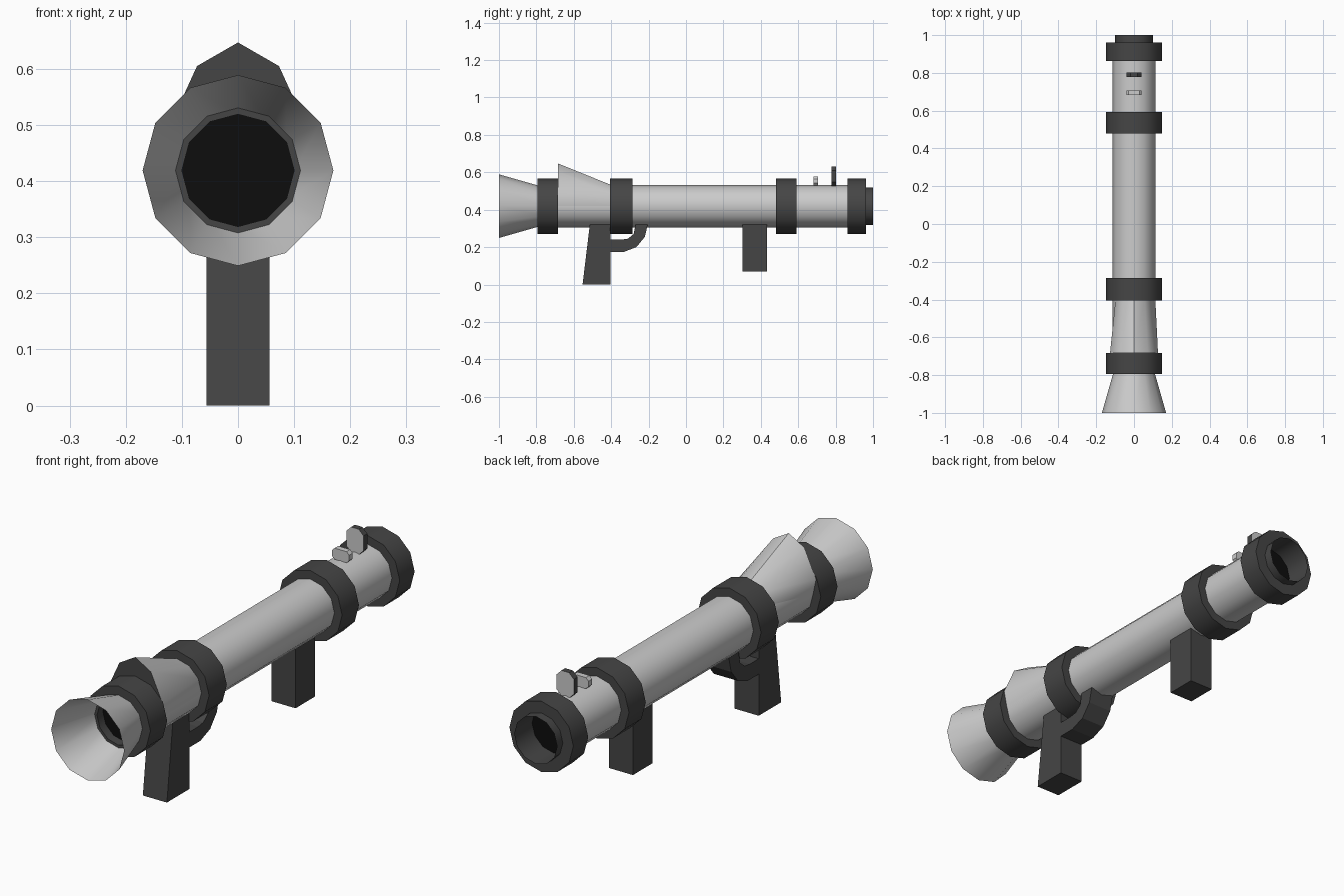
import bpy, bmesh
from math import sin, cos, pi

if "Cube" in bpy.data.objects:
    bpy.data.objects.remove(bpy.data.objects["Cube"])

AXIS_Z, SIDES, R = 0.419, 12, 0.113


def material(name, v):
    m = bpy.data.materials.new(name)
    m.diffuse_color = (v, v, v, 1)
    m.use_nodes = True
    m.node_tree.nodes["Principled BSDF"].inputs["Base Color"].default_value = m.diffuse_color
    return m


DARK = material("dark", 0.06)
BLACK = material("black", 0.004)


def finish(name, bm, mats=(), smooth=None, normals=True):
    if normals:
        bmesh.ops.recalc_face_normals(bm, faces=bm.faces)
    me = bpy.data.meshes.new(name)
    bm.to_mesh(me)
    bm.free()
    for m in mats:
        me.materials.append(m)
    ob = bpy.data.objects.new(name, me)
    bpy.context.collection.objects.link(ob)
    if smooth:
        bpy.ops.object.select_all(action='DESELECT')
        ob.select_set(True)
        bpy.context.view_layer.objects.active = ob
        bpy.ops.object.shade_smooth_by_angle(angle=smooth)
    return ob


def circle(r):
    return [(r * sin(2 * pi * i / SIDES), AXIS_Z + r * cos(2 * pi * i / SIDES))
            for i in range(SIDES)]


def loft(name, sections, mats=(), caps=(), cap_mat=0, smooth=0.65):
    """Join (y, outline) sections; caps lists the section indices to close."""
    bm = bmesh.new()
    rings = [[bm.verts.new((x, y, z)) for x, z in pts] for y, pts in sections]
    for a, b in zip(rings, rings[1:]):
        for i in range(len(a)):
            j = (i + 1) % len(a)
            bm.faces.new((a[i], a[j], b[j], b[i]))
    for c in caps:
        bm.faces.new(rings[c]).material_index = cap_mat
    return finish(name, bm, mats, smooth)


def extrude_x(name, profile, half):
    """Side profile in (y, z), extruded symmetrically across x."""
    bm = bmesh.new()
    f = bm.faces.new([bm.verts.new((-half, y, z)) for y, z in profile])
    ext = bmesh.ops.extrude_face_region(bm, geom=[f])["geom"]
    bmesh.ops.translate(bm, vec=(2 * half, 0, 0),
                        verts=[v for v in ext if isinstance(v, bmesh.types.BMVert)])
    return finish(name, bm, [DARK])


# Main launch tube
loft("main_tube", [(-0.70, circle(R)), (0.87, circle(R))], caps=(0, 1))

# Collars around the tube
for name, y0, y1 in (("rear_collar", -0.795, -0.684), ("grip_collar", -0.405, -0.287),
                     ("front_collar", 0.48, 0.592), ("muzzle_collar", 0.863, 0.962)):
    outer, inner = circle(0.149), circle(0.1)
    loft(name, [(y0, inner), (y0, outer), (y1, outer), (y1, inner), (y0, inner)], [DARK])

# Muzzle sleeve and rear flare, thin-walled
loft("muzzle_sleeve", [(0.88, circle(0.1)), (1.0, circle(0.1))], [DARK])
loft("exhaust_flare", [(-1.0, circle(0.17)), (-0.755, circle(0.1))])

# Black bore discs
for name, y in (("muzzle_bore", 0.881), ("exhaust_bore", -0.756)):
    bm = bmesh.new()
    bm.faces.new([bm.verts.new((x, y, z)) for x, z in circle(0.1)])
    finish(name, bm, [BLACK], normals=False)

# Raised housing: the upper half of the tube outline swells toward the rear
swell = circle(R)
for i, (x, z) in ((0, (0, 0.647)), (1, (0.073, 0.605)), (2, (0.127, 0.487))):
    swell[i] = (x, z)
    swell[-i % SIDES] = (-x, z)
housing = loft("raised_housing", [(-0.684, swell), (-0.40, circle(R))],
               [material("grey", 0.8), DARK], caps=(0,), cap_mat=1)

# Grips and trigger guard
extrude_x("rear_grip", [(-0.553, 0), (-0.404, 0), (-0.404, 0.33), (-0.513, 0.33)], 0.056)
extrude_x("front_grip", [(0.303, 0.07), (0.433, 0.07), (0.433, 0.33), (0.303, 0.33)], 0.056)
extrude_x("trigger_guard", [(-0.41, 0.175), (-0.33, 0.175), (-0.265, 0.2), (-0.22, 0.255),
                            (-0.205, 0.32), (-0.27, 0.32), (-0.28, 0.27), (-0.31, 0.245),
                            (-0.345, 0.24), (-0.41, 0.24)], 0.056)

# Sights: chamfered plates with grey faces and dark rims
for name, y0, y1, z0, z1, c in (("front_sight", 0.778, 0.803, 0.525, 0.632, 0.022),
                                ("rear_sight", 0.682, 0.706, 0.53, 0.577, 0.012)):
    w = 0.04
    half = [(w - c, z0), (w, z0 + c), (w, z1 - c), (w - c, z1)]
    outline = half + [(-x, z) for x, z in reversed(half)]
    rim = [DARK] if name == "front_sight" else [housing.data.materials[0]]
    loft(name, [(y0, outline), (y1, outline)], rim + [housing.data.materials[0]],
         caps=(0, 1), cap_mat=1, smooth=None)
